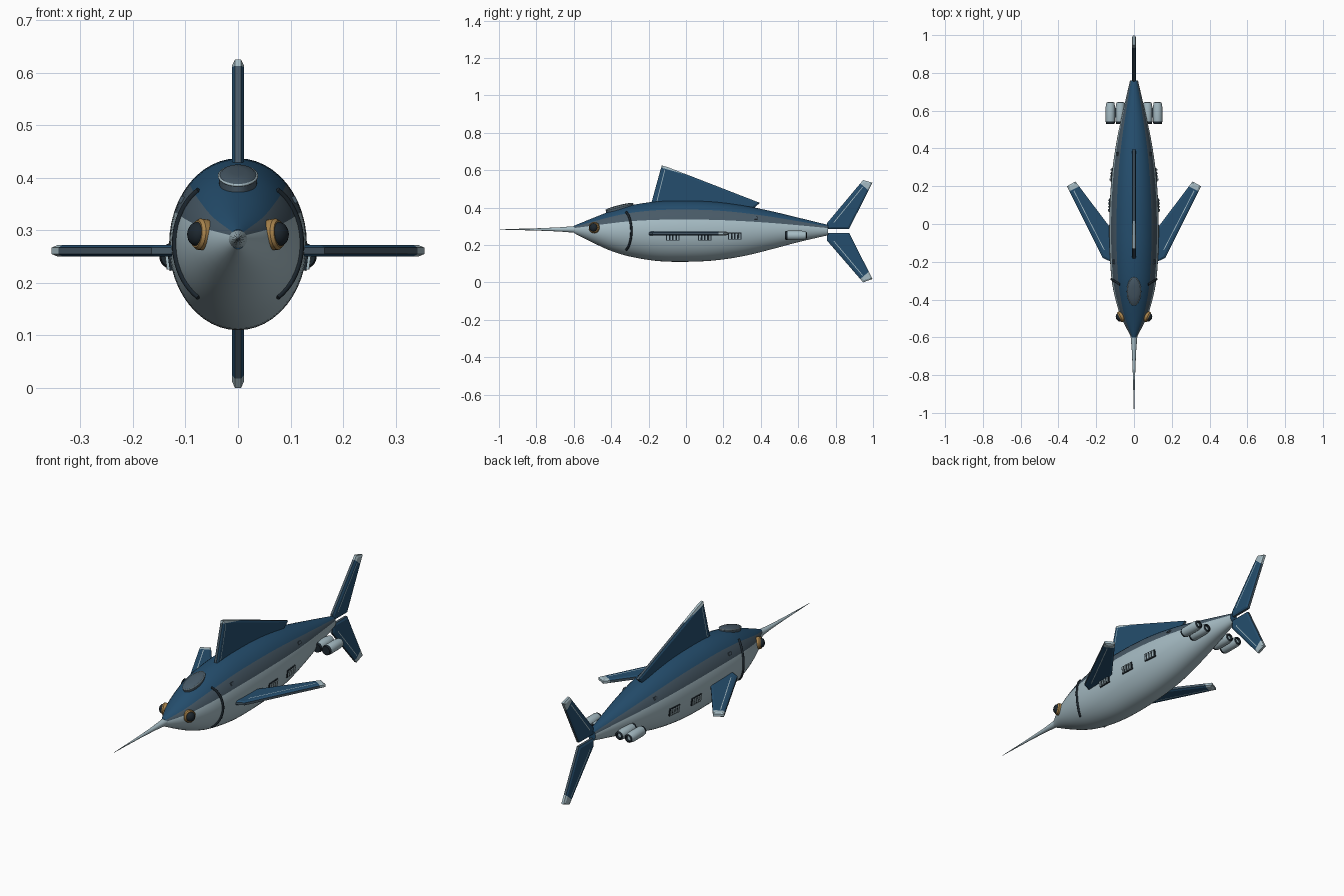
import bpy, bmesh, math
from mathutils import Vector, Matrix

if "Cube" in bpy.data.objects:
    bpy.data.objects.remove(bpy.data.objects["Cube"])


def mat(name, r, g, b):
    m = bpy.data.materials.new(name)
    m.diffuse_color = (r, g, b, 1)
    m.use_nodes = True
    m.node_tree.nodes["Principled BSDF"].inputs["Base Color"].default_value = m.diffuse_color
    return m


BLUE = mat("deep blue", .018, .076, .155)
LIGHT = mat("pale grey blue", .38, .50, .55)
SLATE = mat("slate", .065, .102, .135)
DARK = mat("near black", .012, .02, .028)
GOLD = mat("brass", .38, .22, .07)


def finish(bm, name, mats, smooth=True):
    me = bpy.data.meshes.new(name)
    bm.normal_update()
    bm.to_mesh(me)
    bm.free()
    for m in mats:
        me.materials.append(m)
    ob = bpy.data.objects.new(name, me)
    bpy.context.collection.objects.link(ob)
    if smooth:
        bpy.ops.object.select_all(action='DESELECT')
        ob.select_set(True)
        bpy.context.view_layer.objects.active = ob
        bpy.ops.object.shade_smooth_by_angle(angle=math.radians(35))
    return ob


def loft(bm, rings, cap=True):
    vs = [[bm.verts.new(p) for p in r] for r in rings]
    n = len(vs[0])
    for a, b in zip(vs, vs[1:]):
        for i in range(n):
            bm.faces.new((a[i], a[(i + 1) % n], b[(i + 1) % n], b[i]))
    if cap:
        bm.faces.new(vs[0])
        bm.faces.new(vs[-1])
    bmesh.ops.recalc_face_normals(bm, faces=bm.faces)


# body stations: y, top z, bottom z, half width
ST = [(-.60, .302, .264, .014), (-.5, .343, .213, .066), (-.4, .382, .168, .098),
      (-.3, .411, .138, .118), (-.15, .433, .114, .129), (0, .437, .110, .131),
      (.15, .431, .117, .126), (.3, .412, .139, .113), (.45, .382, .175, .090),
      (.6, .346, .215, .058), (.76, .307, .252, .021)]


def station(y):
    k = max(i for i in range(len(ST) - 1) if ST[i][0] <= y + 1e-6 or i == 0)
    p = [ST[min(max(j, 0), len(ST) - 1)] for j in (k - 1, k, k + 1, k + 2)]
    t = (y - p[1][0]) / (p[2][0] - p[1][0])
    d = p[2][0] - p[1][0]
    out = []
    for c in (1, 2, 3):   # cubic Hermite through the stations
        m1 = (p[2][c] - p[0][c]) / (p[2][0] - p[0][0]) * d
        m2 = (p[3][c] - p[1][c]) / (p[3][0] - p[1][0]) * d
        out.append((2*t**3 - 3*t*t + 1) * p[1][c] + (t**3 - 2*t*t + t) * m1
                   + (3*t*t - 2*t**3) * p[2][c] + (t**3 - t*t) * m2)
    return out


def surf(y, deg, lift=0):
    top, bot, w = station(y)
    a = math.radians(deg)
    return Vector(((w + lift) * math.cos(a), y,
                   (top + bot) / 2 + ((top - bot) / 2 + lift) * math.sin(a)))


# body: blue back, slate flank band, pale belly
bm = bmesh.new()
loft(bm, [[surf(-.6 + 1.36 * i / 44, j * 7.5) for j in range(48)] for i in range(45)])
for f in bm.faces:
    c = f.calc_center_median()
    if len(f.verts) > 4:
        continue
    top, bot, w = station(min(max(c.y, -.6), .76))
    a = math.degrees(math.atan2((c.z - (top + bot) / 2) / (top - bot) * 2, abs(c.x) / w))
    f.material_index = 0 if a > 45 else 1 if a > 22.5 else 2
finish(bm, "body", [BLUE, SLATE, LIGHT])


def lathe(name, prof, m, n=24, mtx=Matrix(), rule=None, mats=None):
    """prof: (radius, distance along +y)"""
    bm = bmesh.new()
    loft(bm, [[mtx @ Vector((r * math.cos(2 * math.pi * i / n), y, r * math.sin(2 * math.pi * i / n)))
               for i in range(n)] for r, y in prof])
    if rule:
        for f in bm.faces:
            f.material_index = rule(f.calc_center_median())
    return finish(bm, name, mats or [m])


# bill
lathe("bill", [(.0008, -.4), (.006, -.2), (.011, -.08), (.018, .01)], LIGHT, 16,
      Matrix.Translation((0, -.6, .283)))


def fin(name, outline, to3d, tip, half=.006):
    """outline: first edge is the leading edge; tip: fraction where the pale cap starts"""
    bm = bmesh.new()
    lo = [bm.verts.new(to3d(u, v, -half)) for u, v in outline]
    hi = [bm.verts.new(to3d(u, v, half)) for u, v in outline]
    n = len(lo)
    caps = [bm.faces.new(lo), bm.faces.new(hi)]
    for i in range(n):
        bm.faces.new((lo[i], lo[(i + 1) % n], hi[(i + 1) % n], hi[i])).material_index = 1
    bmesh.ops.recalc_face_normals(bm, faces=bm.faces)
    # raised panel on each side
    bmesh.ops.inset_individual(bm, faces=caps, thickness=.012, depth=.005)
    a, b = Vector(to3d(*outline[0], 0)), Vector(to3d(*outline[1], 0))
    ax = (b - a).normalized()
    p = a.lerp(b, tip)
    bmesh.ops.bisect_plane(bm, geom=bm.verts[:] + bm.edges[:] + bm.faces[:], plane_co=p, plane_no=ax)
    for f in bm.faces:
        if (f.calc_center_median() - p).dot(ax) > 0:
            f.material_index = 2
    # pale seam line beside the leading edge
    o = [Vector(q) for q in outline]
    mid = sum(o, Vector((0, 0))) / n
    d = (o[1] - o[0]).normalized()
    nrm = Vector((-d.y, d.x))
    if nrm.dot(mid - o[0]) < 0:
        nrm = -nrm
    s, e = o[0].lerp(o[1], .08) + nrm * .024, o[0].lerp(o[1], tip - .02) + nrm * .02
    for h in (half + .0055, -half - .0055):
        q = [s, e, e + nrm * .004, s + nrm * .004]
        f = bm.faces.new([bm.verts.new(to3d(v.x, v.y, h)) for v in q])
        f.material_index = 2
    return finish(bm, name, [BLUE, SLATE, LIGHT], False)


upright = lambda u, v, h: (h, u, v)
fin("dorsal_fin", [(-.185, .425), (-.13, .625), (-.10, .617), (.395, .425), (.36, .395), (-.15, .415)],
    upright, .94)
fin("upper_tail_fin", [(.755, .318), (.947, .547), (.997, .533), (.872, .286), (.755, .286)], upright, .92)
fin("lower_tail_fin", [(.755, .222), (.947, .0), (.997, .018), (.872, .265), (.755, .265)], upright, .92)
for s, side in ((1, "left"), (-1, "right")):
    fin(side + "_pectoral_fin", [(.165, -.18), (.355, .2), (.31, .225), (.11, -.04), (.10, -.21)],
        lambda u, v, h: (s * u, v, .261 + h), .93)


def box(bm, c, size, rot=Matrix(), mi=0):
    r = bmesh.ops.create_cube(bm, size=1, matrix=Matrix.Translation(c) @ rot @ Matrix.Diagonal((*size, 1)))
    for f in {f for v in r['verts'] for f in v.link_faces}:
        f.material_index = mi


def sweep(name, pts, r, m, closed=False):
    cu = bpy.data.curves.new(name, 'CURVE')
    cu.dimensions = '3D'
    cu.bevel_depth, cu.bevel_resolution = r, 2
    sp = cu.splines.new('POLY')
    sp.points.add(len(pts) - 1)
    for q, p in zip(sp.points, pts):
        q.co = (*p, 1)
    sp.use_cyclic_u = closed
    cu.use_fill_caps = True
    cu.materials.append(m)
    bpy.context.collection.objects.link(bpy.data.objects.new(name, cu))


for s, side in ((1, "left"), (-1, "right")):
    mir = Matrix.Diagonal((s, 1, 1, 1))
    # gill seam arc
    arc = [mir @ surf(-.292 - .028 * (k / 10) ** 2, k * 5, .001) for k in range(-10, 11)]
    sweep(side + "_gill_seam", arc, .006, DARK)

    # eye: brass ring with dark ball, facing outward and slightly forward
    out = Vector((s * .9, -.42, .1)).normalized()
    em = Matrix.Translation(mir @ surf(-.49, 12)) @ out.to_track_quat('Y', 'Z').to_matrix().to_4x4()
    lathe(side + "_eye_ring", [(.029, -.015), (.030, .006), (.026, .012), (.018, .012)], GOLD, 24, em)
    lathe(side + "_eye", [(.023, 0), (.023, .013), (.019, .021), (.011, .026), (.002, .028)], DARK, 24, em)

    # engine pods with dark intake and linking strut
    for k, x in enumerate((.072, .125)):
        lathe("%s_engine_%d" % (side, k + 1),
              [(.016, 0), (.022, 0), (.025, .012), (.025, .09), (.021, .112), (.014, .116), (.012, .105)],
              LIGHT, 20, Matrix.Translation((s * x, .53, .251)),
              lambda c: 1 if c.y < .5405 or c.y > .638 else 0, [LIGHT, DARK])
    bm = bmesh.new()
    box(bm, (s * .08, .59, .251), (.08, .05, .012))
    finish(bm, side + "_engine_strut", [SLATE], False)

    # slatted side vents
    for k, y in enumerate((-.07, .10, .26)):
        bm = bmesh.new()
        p = mir @ surf(y, -11)
        d = (mir @ (surf(y + .03, -11) - surf(y - .03, -11))).normalized()
        rot = Matrix.Rotation(math.atan2(-d.x, d.y), 4, 'Z') @ Matrix.Rotation(s * math.radians(8), 4, 'Y')
        box(bm, p, (.008, .072, .038), rot)
        for i in range(4):
            box(bm, p + rot @ Vector((s * .004, -.026 + i * .0173, 0)), (.010, .009, .032), rot, 1)
        finish(bm, "%s_vent_%d" % (side, k + 1), [DARK, LIGHT], False)

    # small flank hatches
    bm = bmesh.new()
    for y in (-.2, .37):
        box(bm, mir @ surf(y, 33), (.010, .022, .014), Matrix.Rotation(-s * math.radians(25), 4, 'Y'))
    finish(bm, side + "_flank_hatch", [SLATE], False)

# canopy: low slate dome with a pale rim on the head
tilt = Matrix.Translation((0, -.355, .398)) @ Matrix.Rotation(math.radians(14), 4, 'X')
bm = bmesh.new()
ell = lambda k, h, n=32: [tilt @ Vector((.036 * k * math.cos(2 * math.pi * i / n),
                                         .075 * k * math.sin(2 * math.pi * i / n), h)) for i in range(n)]
loft(bm, [ell(1, -.012), ell(1, .007), ell(.85, .012), ell(.4, .015)])
finish(bm, "canopy", [SLATE])
sweep("canopy_rim", ell(1, .006), .0025, LIGHT, True)
